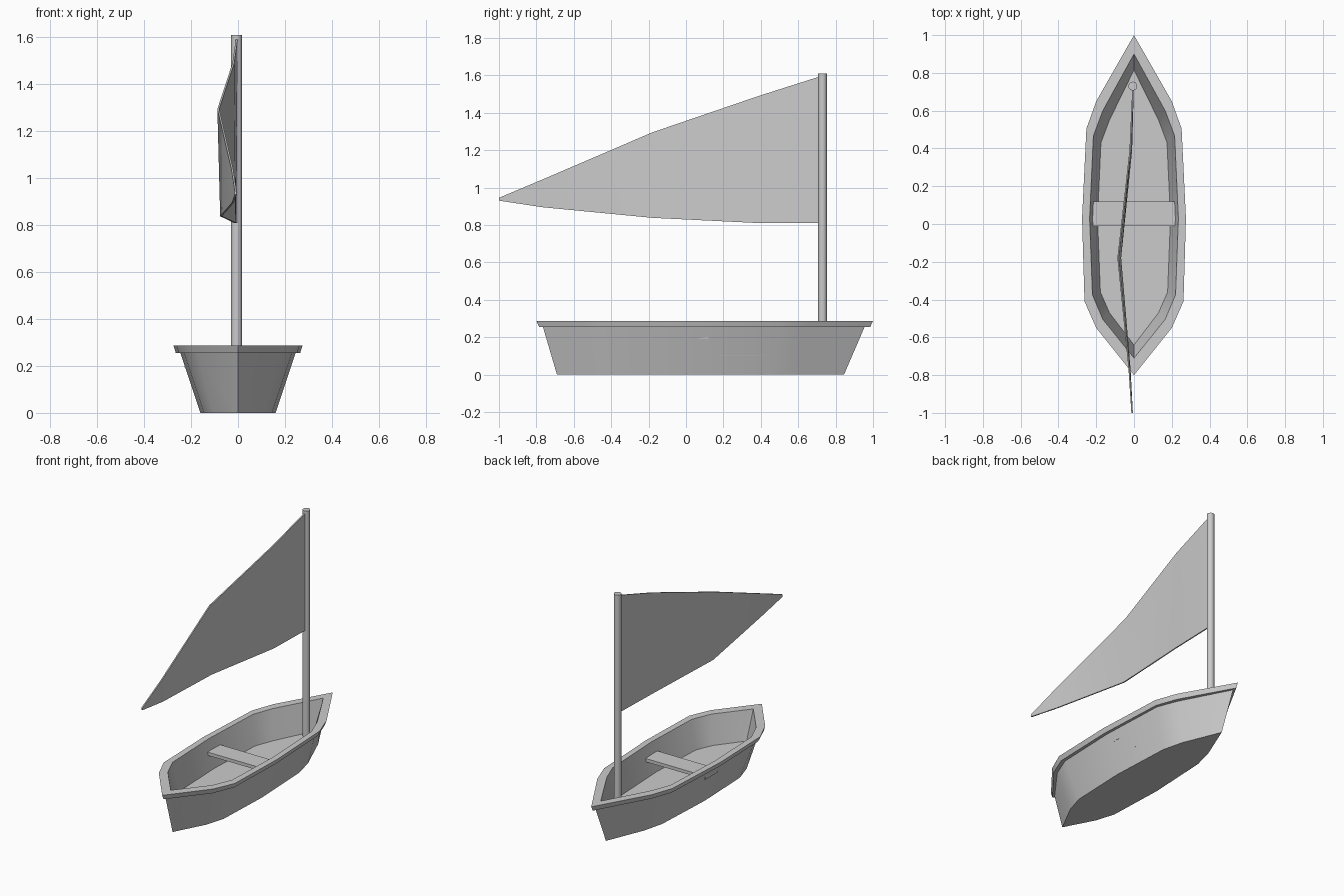
import bpy, bmesh
from mathutils import Vector

if "Cube" in bpy.data.objects:
    bpy.data.objects.remove(bpy.data.objects["Cube"])


def finish(name, bm, smooth=None):
    bmesh.ops.recalc_face_normals(bm, faces=bm.faces)
    me = bpy.data.meshes.new(name)
    bm.to_mesh(me)
    bm.free()
    ob = bpy.data.objects.new(name, me)
    bpy.context.collection.objects.link(ob)
    if smooth:
        bpy.ops.object.select_all(action='DESELECT')
        ob.select_set(True)
        bpy.context.view_layer.objects.active = ob
        bpy.ops.object.shade_smooth_by_angle(angle=smooth)
    return ob


def ring(bm, half, z):
    # half outline runs bow to stern on +x; mirrored to close the loop
    pts = half + [(-x, y) for x, y in half[-2:0:-1]]
    return [bm.verts.new((x, y, z)) for x, y in pts]


# hull: lofted outlines from the keel plate, over the rim, down to the floor
SECTIONS = [
    (0.00, [(0, .845), (.105, .59), (.14, .45), (.16, .03), (.145, -.36), (.105, -.49), (0, -.69)]),
    (.255, [(0, .955), (.175, .62), (.225, .49), (.245, .03), (.23, -.39), (.175, -.53), (0, -.765)]),
    (.255, [(0, .985), (.192, .64), (.242, .50), (.265, .03), (.252, -.40), (.193, -.545), (0, -.785)]),
    (.287, [(0, 1.0), (.20, .65), (.252, .505), (.275, .03), (.262, -.41), (.20, -.55), (0, -.80)]),
    (.287, [(0, .90), (.165, .60), (.215, .467), (.235, .03), (.22, -.375), (.165, -.505), (0, -.71)]),
    (.100, [(0, .815), (.13, .55), (.175, .43), (.193, .03), (.178, -.36), (.13, -.47), (0, -.64)]),
]
bm = bmesh.new()
rings = [ring(bm, half, z) for z, half in SECTIONS]
for a, b in zip(rings, rings[1:]):
    n = len(a)
    for i in range(n):
        bm.faces.new((a[i], a[(i + 1) % n], b[(i + 1) % n], b[i]))
bm.faces.new(rings[0])
bm.faces.new(rings[-1])
finish("hull", bm, 0.6)

# seat plank across the hull
bpy.ops.mesh.primitive_cube_add(size=1, location=(-.003, .055, .205))
seat = bpy.context.object
seat.name = "seat"
seat.scale = (.452, .13, .022)

# mast
bpy.ops.mesh.primitive_cylinder_add(vertices=10, radius=.024, depth=1.51,
                                    location=(-.006, .73, .855))
bpy.context.object.name = "mast"
bpy.ops.object.shade_smooth_by_angle(angle=0.7)

# sail: columns of (y, top x, top z, bottom x, bottom z), billowing to -x
COLUMNS = [
    (.72, -.005, 1.595, -.005, .81),
    (.39, -.02, 1.49, -.014, .81),
    (-.18, -.084, 1.295, -.072, .838),
    (-.77, -.025, 1.042, -.022, .895),
    (-1.0, -.01, .945, -.01, .93),
]
bm = bmesh.new()
T = Vector((.004, 0, 0))
loops = []
for y, xt, zt, xb, zb in COLUMNS:
    top, low = Vector((xt, y, zt)), Vector((xb, y, zb))
    loops.append([bm.verts.new(p) for p in (top - T, top + T, low + T, low - T)])
for a, b in zip(loops, loops[1:]):
    for i in range(4):
        j = (i + 1) % 4
        bm.faces.new((a[i], a[j], b[j], b[i]))
bm.faces.new(loops[0])
bm.faces.new(loops[-1])
finish("sail", bm, 0.5)
